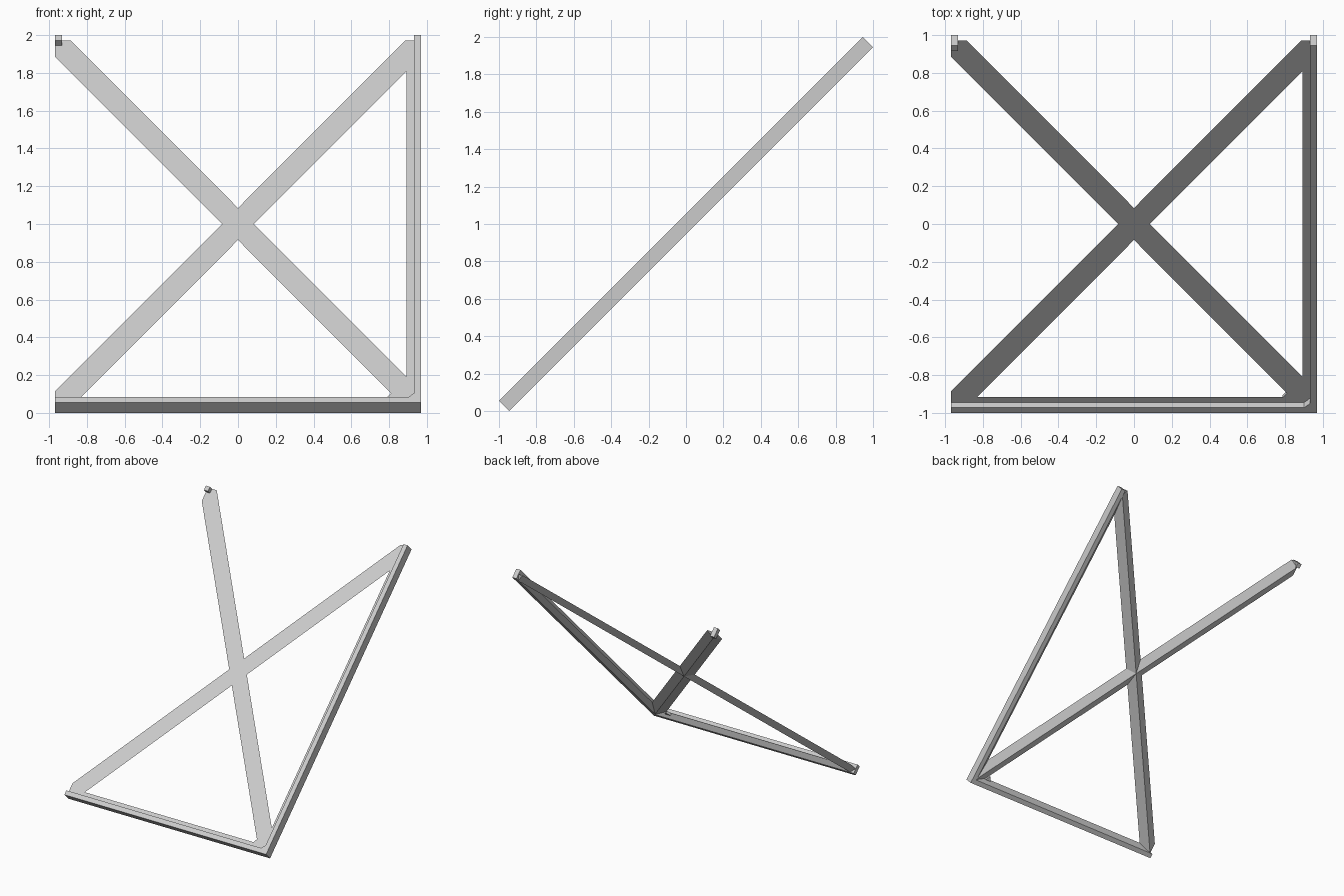
import bpy, bmesh, math
from mathutils import Vector, Matrix

cube = bpy.data.objects.get("Cube")
if cube:
    bpy.data.objects.remove(cube, do_unlink=True)

# One plain grey for the whole frame
grey = bpy.data.materials.new("light grey")
grey.use_nodes = True
colour = (0.6, 0.6, 0.6, 1)
grey.diffuse_color = colour
grey.node_tree.nodes["Principled BSDF"].inputs["Base Color"].default_value = colour

X, U, T = 0.97, 1.375, 0.039      # half width, half length, half thickness
DIAGONAL = 0.069                  # half width of the crossing braces
TILT = Matrix.Translation((0, 0, 1)) @ Matrix.Rotation(math.radians(45), 4, "X")


def hull(bm):
    """Rebuild the mesh as the convex solid around its points."""
    bmesh.ops.delete(bm, geom=bm.edges[:], context="EDGES_FACES")
    result = bmesh.ops.convex_hull(bm, input=bm.verts[:])
    spare = [v for v in result["geom_interior"] if isinstance(v, bmesh.types.BMVert)]
    bmesh.ops.delete(bm, geom=spare, context="VERTS")


def solid(name, points, clip=False):
    """Convex part in the flat frame, optionally bevelled to the frame outline, then tilted."""
    bm = bmesh.new()
    for p in points:
        bm.verts.new(p)
    hull(bm)
    if clip:
        for side in (Vector((X, 0, 0)), Vector((-X, 0, 0)), Vector((0, U, 0)), Vector((0, -U, 0))):
            bmesh.ops.bisect_plane(bm, geom=bm.verts[:] + bm.edges[:] + bm.faces[:], dist=1e-6,
                                   plane_co=side, plane_no=side.normalized() - Vector((0, 0, 1)),
                                   clear_outer=True)
            hull(bm)
    bmesh.ops.remove_doubles(bm, verts=bm.verts[:], dist=1e-5)
    bmesh.ops.dissolve_limit(bm, angle_limit=0.01, verts=bm.verts[:], edges=bm.edges[:])
    bmesh.ops.recalc_face_normals(bm, faces=bm.faces[:])
    bm.transform(TILT)
    mesh = bpy.data.meshes.new(name)
    bm.to_mesh(mesh)
    bm.free()
    mesh.materials.append(grey)
    obj = bpy.data.objects.new(name, mesh)
    bpy.context.collection.objects.link(obj)
    return obj


def strut(name, start, end, half):
    """Flat-topped strut with a ridge underneath."""
    a, b = Vector((*start, 0)), Vector((*end, 0))
    along = (b - a).normalized()
    side = along.cross(Vector((0, 0, 1))) * half
    points = []
    for p in (a - along * 0.2, b + along * 0.2):
        points += [p + side, p - side, p - Vector((0, 0, T))]
    solid(name, points, clip=True)


def slab(name, outline, low, high):
    """Outline in the frame plane, given thickness."""
    solid(name, [(x, u, n) for x, u in outline for n in (low, high)])


def rect(x0, x1, u0, u1):
    return [(x0, u0), (x1, u0), (x1, u1), (x0, u1)]


# Ridged struts: two crossing braces and two edges
strut("rising_brace", (-X, -U), (X, U), DIAGONAL)
strut("falling_brace", (X, -U), (-X, U), DIAGONAL)
strut("bottom_strut", (-X, T - U), (X, T - U), T)
strut("side_strut", (X - T, -U), (X - T, U), T)

# Square-edged rails along the outside and the small corner post
slab("bottom_rail", rect(-X, X, -U, T - U), -T, T)
slab("side_rail", rect(X - T, X, -U, U), -T, T)
slab("corner_post", rect(-X, T - X, U - T, U), -T, T)

# Small fillets where the rails and struts meet
cx, cu = X - T, T - U
slab("rail_fillet", [(cx, cu), (cx - 0.03, cu), (cx, cu + 0.03)], 0, T)
slab("strut_fillet", [(0.84, -1.305), (0.81, -1.266), (0.785, -1.305)], -0.02, 0)
